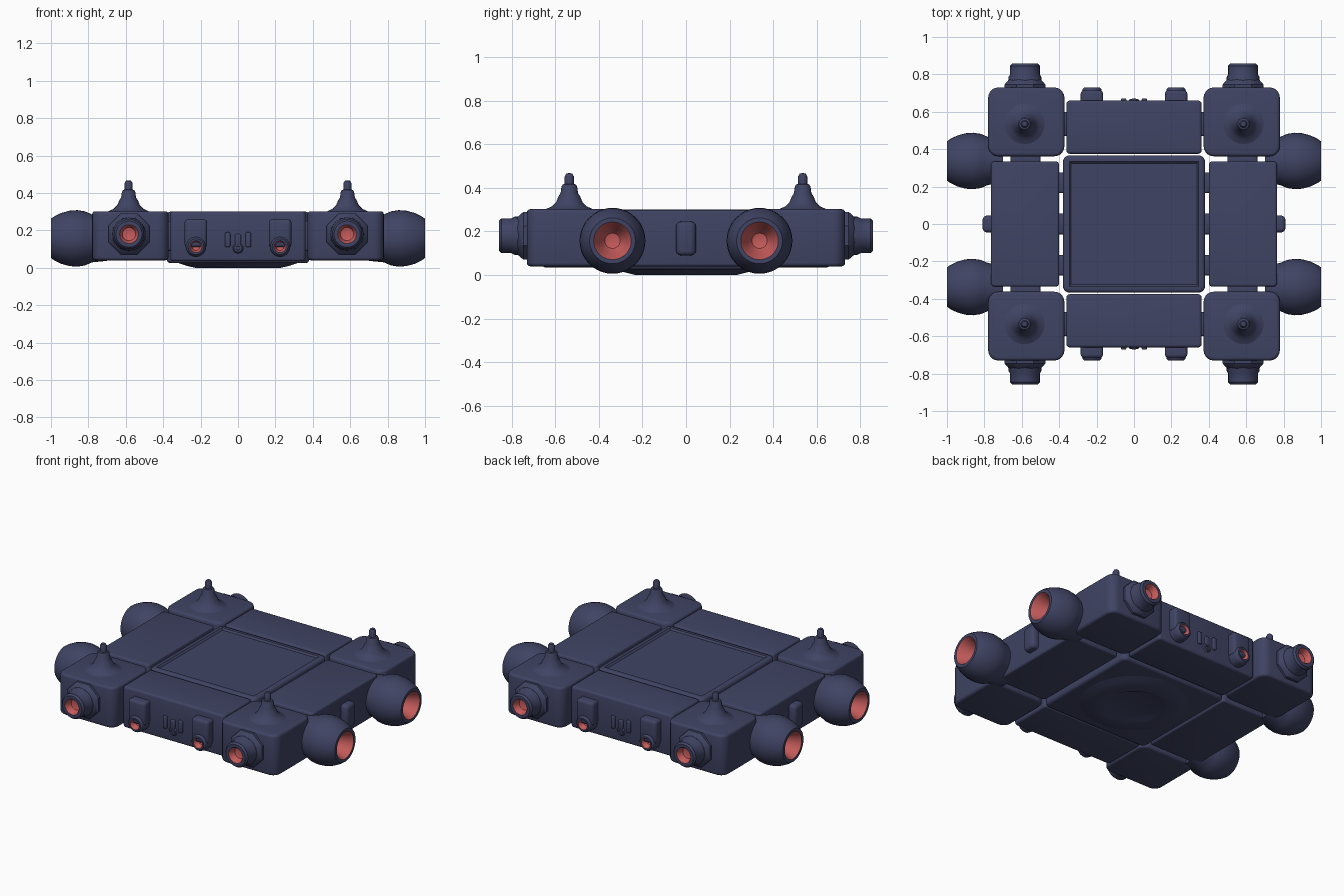
import bpy, bmesh, math
from mathutils import Vector, Matrix

if "Cube" in bpy.data.objects:
    bpy.data.objects.remove(bpy.data.objects["Cube"])


def material(name, rgb):
    m = bpy.data.materials.new(name)
    m.diffuse_color = (*rgb, 1)
    m.use_nodes = True
    m.node_tree.nodes["Principled BSDF"].inputs["Base Color"].default_value = m.diffuse_color
    return m


NAVY = material("slate navy", (0.050, 0.057, 0.125))
RED = material("socket red", (0.56, 0.105, 0.105))


def finish(name, bm, angle=35):
    bmesh.ops.recalc_face_normals(bm, faces=bm.faces[:])
    me = bpy.data.meshes.new(name)
    bm.to_mesh(me)
    bm.free()
    me.materials.append(NAVY)
    me.materials.append(RED)
    for p in me.polygons:
        p.use_smooth = True
    me.set_sharp_from_angle(angle=math.radians(angle))
    ob = bpy.data.objects.new(name, me)
    bpy.context.collection.objects.link(ob)
    return ob


def block(name, x, y, z, corner=0.03, edge=0.015, panel=False):
    """Box from ranges, rounded vertical edges, softly bevelled rims."""
    bm = bmesh.new()
    bmesh.ops.create_cube(bm, size=1)
    for v in bm.verts:
        for i, (a, b) in enumerate((x, y, z)):
            v.co[i] = a if v.co[i] < 0 else b
    if panel:
        top = max(bm.faces, key=lambda f: f.calc_center_median().z)
    up = [e for e in bm.edges if abs(e.verts[0].co.z - e.verts[1].co.z) > 1e-5]
    bmesh.ops.bevel(bm, geom=up, offset=corner, segments=5, profile=0.5, affect='EDGES')
    rim = [e for e in bm.edges if abs(e.verts[0].co.z - e.verts[1].co.z) < 1e-5]
    bmesh.ops.bevel(bm, geom=rim, offset=edge, segments=3, profile=0.5, affect='EDGES')
    if panel:  # shallow sunken top panel
        top = max(bm.faces, key=lambda f: (round(f.calc_center_median().z, 4), f.calc_area()))
        bmesh.ops.inset_individual(bm, faces=[top], thickness=0.016)
        bmesh.ops.inset_individual(bm, faces=[top], thickness=0.01, depth=-0.01)
    return finish(name, bm)


def lathe(name, origin, axis, profile, n=32, red_from=999, turn=0.0):
    """Spin (radius, height) points about an axis; red from a given profile step."""
    bm = bmesh.new()
    mat = Matrix.Translation(origin) @ Vector(axis).to_track_quat('Z', 'Y').to_matrix().to_4x4()
    rings = []
    for r, h in profile:
        rings.append([bm.verts.new(mat @ Vector((r * math.cos(a), r * math.sin(a), h)))
                      for a in (turn + 2 * math.pi * j / n for j in range(n))])
    for i in range(len(rings) - 1):
        for j in range(n):
            k = (j + 1) % n
            f = bm.faces.new((rings[i][j], rings[i][k], rings[i + 1][k], rings[i + 1][j]))
            f.material_index = 1 if i >= red_from else 0
    bmesh.ops.remove_doubles(bm, verts=bm.verts[:], dist=1e-5)
    return finish(name, bm)


BIG = [(0, 0.70), (0.12, 0.70), (0.128, 0.78), (0.145, 0.82), (0.151, 0.86), (0.148, 0.90),
       (0.136, 0.945), (0.118, 0.982), (0.105, 1.0), (0.086, 1.0), (0.08, 0.992),
       (0.062, 0.94), (0.035, 0.90), (0, 0.89)]
NOZZLE = [(0, 0.74), (0.092, 0.74), (0.088, 0.785), (0.08, 0.80), (0.08, 0.845), (0.07, 0.857),
          (0.05, 0.857), (0.044, 0.85), (0.035, 0.815), (0, 0.805)]
COLLAR = [(0, 0.69), (0.118, 0.69), (0.118, 0.745), (0.108, 0.758), (0.092, 0.772), (0, 0.772)]
PIN = [(0, 0.28), (0.12, 0.28), (0.108, 0.302), (0.08, 0.315), (0.06, 0.335), (0.05, 0.36),
       (0.04, 0.375), (0.036, 0.405), (0.03, 0.415), (0.021, 0.418), (0.021, 0.452),
       (0.014, 0.465), (0, 0.468)]
SMALL = [(0, 0.62), (0.055, 0.62), (0.055, 0.70), (0.05, 0.722), (0.042, 0.73), (0.032, 0.73),
         (0.029, 0.725), (0.02, 0.695), (0, 0.69)]
KNOB = [(0, 0.62), (0.03, 0.62), (0.03, 0.658), (0.022, 0.668), (0.012, 0.668), (0.01, 0.655), (0, 0.655)]


def span(s, a, b):
    return (a, b) if s > 0 else (-b, -a)


# Core slab with sunken panel and round foot below
block("centre_block", (-0.38, 0.38), (-0.367, 0.367), (0.025, 0.30), 0.035, 0.018, panel=True)
lathe("bottom_disc", (0, 0, 0), (0, 0, 1),
      [(0, 0.06), (0.33, 0.06), (0.32, 0.026), (0.28, 0.012), (0.23, 0.0), (0.18, 0.0),
       (0.165, 0.007), (0, 0.007)][::-1], 64)

for sx in (-1, 1):
    # Side slabs with a vertical tab on the outside
    block("side_block", span(sx, 0.40, 0.765), (-0.335, 0.335), (0.04, 0.298), 0.02, 0.012)
    block("side_tab", span(sx, 0.74, 0.81), (-0.045, 0.045), (0.09, 0.245), 0.025, 0.02)
    for y in (-0.22, 0, 0.22):
        block("gap_connector", span(sx, 0.36, 0.42), (y - 0.055, y + 0.055), (0.09, 0.25), 0.012, 0.012)
    for sy in (-1, 1):
        # Corner block, its pin, round side port and front or back nozzle
        block("corner_block", span(sx, 0.372, 0.78), span(sy, 0.362, 0.73), (0.04, 0.302), 0.055, 0.016)
        block("corner_connector", span(sx, 0.34, 0.40), span(sy, 0.47, 0.60), (0.09, 0.25), 0.012, 0.012)
        block("corner_link", span(sx, 0.50, 0.66), span(sy, 0.31, 0.39), (0.09, 0.25), 0.012, 0.012)
        lathe("top_pin", (sx * 0.585, sy * 0.535, 0), (0, 0, 1), PIN, 24)
        lathe("round_port", (0, sy * 0.337, 0.157), (sx, 0, 0), BIG, 40, red_from=9)
        lathe("nozzle_collar", (sx * 0.583, 0, 0.18), (0, sy, 0), COLLAR, 8, turn=math.pi / 8)
        lathe("nozzle", (sx * 0.583, 0, 0.18), (0, sy, 0), NOZZLE, 24, red_from=6)
        # Small socket under a rib
        block("socket_rib", (sx * 0.225 - 0.06, sx * 0.225 + 0.06), span(sy, 0.63, 0.715),
              (0.11, 0.258), 0.02, 0.015)
        lathe("small_socket", (sx * 0.225, 0, 0.113), (0, sy, 0), SMALL, 24, red_from=5)
        # Clip posts either side of the middle knob
        block("clip_post", (sx * 0.055 - 0.014, sx * 0.055 + 0.014), span(sy, 0.63, 0.672),
              (0.11, 0.19), 0.008, 0.008)

for sy in (-1, 1):
    # Front and back slabs with the middle knob
    block("end_block", (-0.362, 0.362), span(sy, 0.375, 0.66), (0.035, 0.30), 0.02, 0.014)
    lathe("middle_knob", (0, 0, 0.105), (0, sy, 0), KNOB, 20)
    block("knob_stem", (-0.016, 0.016), span(sy, 0.63, 0.67), (0.12, 0.18), 0.008, 0.008)
